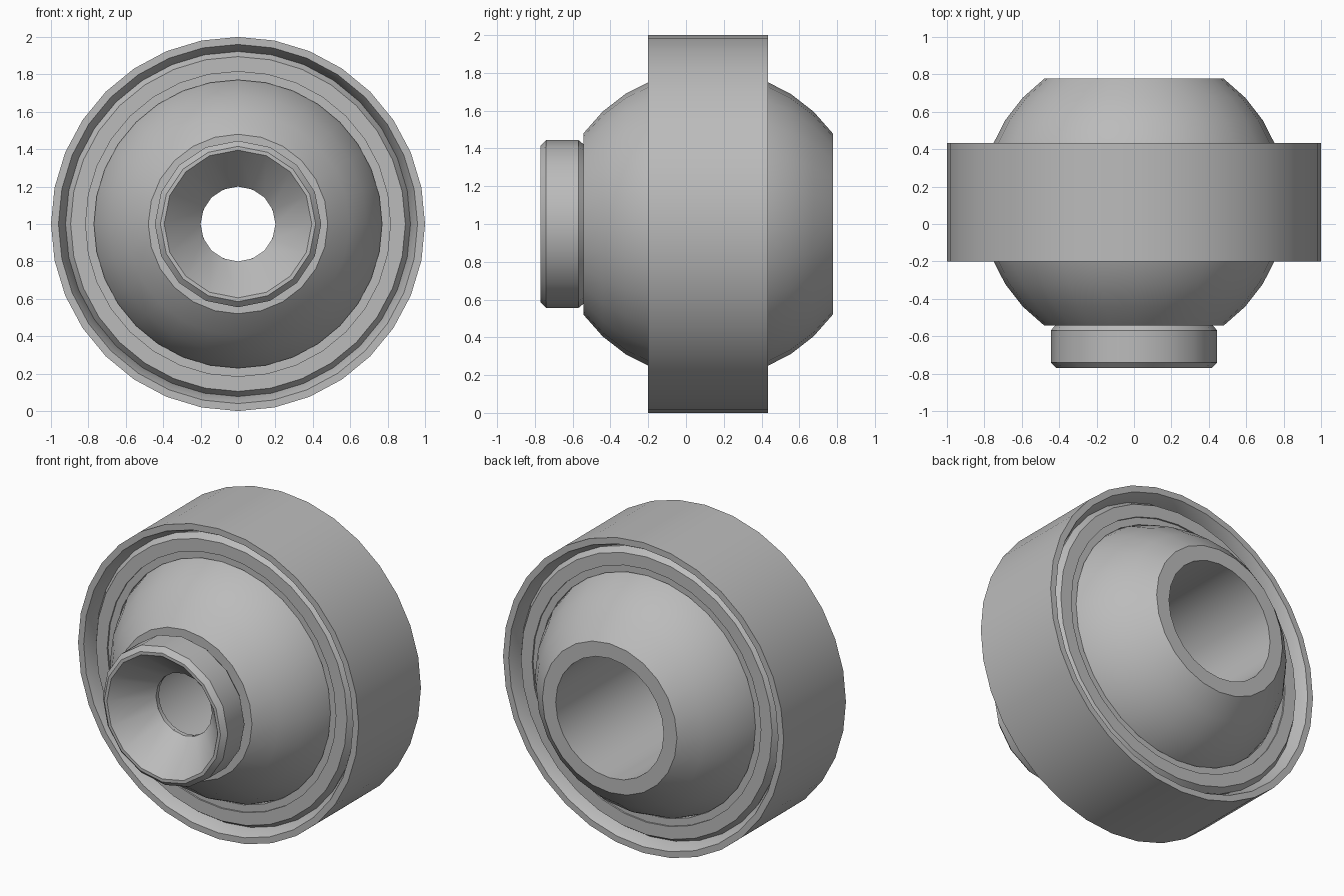
import bpy, bmesh, math
from mathutils import Vector

default = bpy.data.objects.get("Cube")
if default:
    bpy.data.objects.remove(default, do_unlink=True)

steel = bpy.data.materials.new("grey_steel")
steel.use_nodes = True
GREY = (0.5, 0.5, 0.5, 1)
steel.diffuse_color = GREY
steel.node_tree.nodes["Principled BSDF"].inputs["Base Color"].default_value = GREY

AXIS_Z = 1.0       # height of the bearing axis
MID = 0.117        # centre of the ring and ball along y
HALF = 0.317       # half width of the ring
BALL_R = 0.816


def revolve(name, profile, sides):
    """Spin a closed (radius, y) profile around the bearing axis."""
    bm = bmesh.new()
    verts = [bm.verts.new((r, y, 0)) for r, y in profile]
    edges = [bm.edges.new((v, verts[i - 1])) for i, v in enumerate(verts)]
    bmesh.ops.spin(bm, geom=verts + edges, cent=(0, 0, 0), axis=(0, 1, 0),
                   angle=math.tau, steps=sides)
    bmesh.ops.remove_doubles(bm, verts=bm.verts, dist=0.0005)
    bmesh.ops.recalc_face_normals(bm, faces=bm.faces)
    bmesh.ops.translate(bm, verts=bm.verts, vec=Vector((0, 0, AXIS_Z)))
    mesh = bpy.data.meshes.new(name)
    bm.to_mesh(mesh)
    bm.free()
    mesh.materials.append(steel)
    obj = bpy.data.objects.new(name, mesh)
    bpy.context.collection.objects.link(obj)
    bpy.ops.object.select_all(action='DESELECT')
    obj.select_set(True)
    bpy.context.view_layer.objects.active = obj
    bpy.ops.object.shade_smooth_by_angle(angle=math.radians(30))
    return obj


def mirrored(half):
    """Complete a (radius, offset) half profile on the other side of MID."""
    front = [(r, MID - d) for r, d in half]
    back = [(r, MID + d) for r, d in reversed(half)]
    return front + back


def arc(radius, start, end, steps):
    """Points of a circle around MID, from one y offset to another."""
    a, b = math.asin(start / radius), math.asin(end / radius)
    angles = [a + (b - a) * i / steps for i in range(steps + 1)]
    return [(radius * math.cos(t), MID + radius * math.sin(t)) for t in angles]


# Outer housing with bevelled lips
revolve("outer_ring", mirrored([(0.92, 0.24), (0.96, HALF), (1.0, HALF)]), 32)

# Race seated in the housing, with bevelled outer edge
revolve("race", mirrored([(0.815, 0.285), (0.895, 0.285), (0.925, 0.24)]), 32)

# Liner between race and ball
revolve("liner", mirrored([(0.77, 0.275), (0.818, 0.275)]), 32)

# Truncated ball with a bore open to the back
ball = arc(BALL_R, -0.66, 0.66, 10)
revolve("ball", ball + [(0.385, MID + 0.66), (0.385, -0.52),
                        (0.2, -0.52), (0.2, -0.543)], 24)

# Front collar with bevelled edges and a countersunk hole
revolve("collar", [(0.2, -0.55), (0.395, -0.77), (0.415, -0.77),
                   (0.445, -0.74), (0.445, -0.57), (0.42, -0.54),
                   (0.2, -0.54)], 16)
